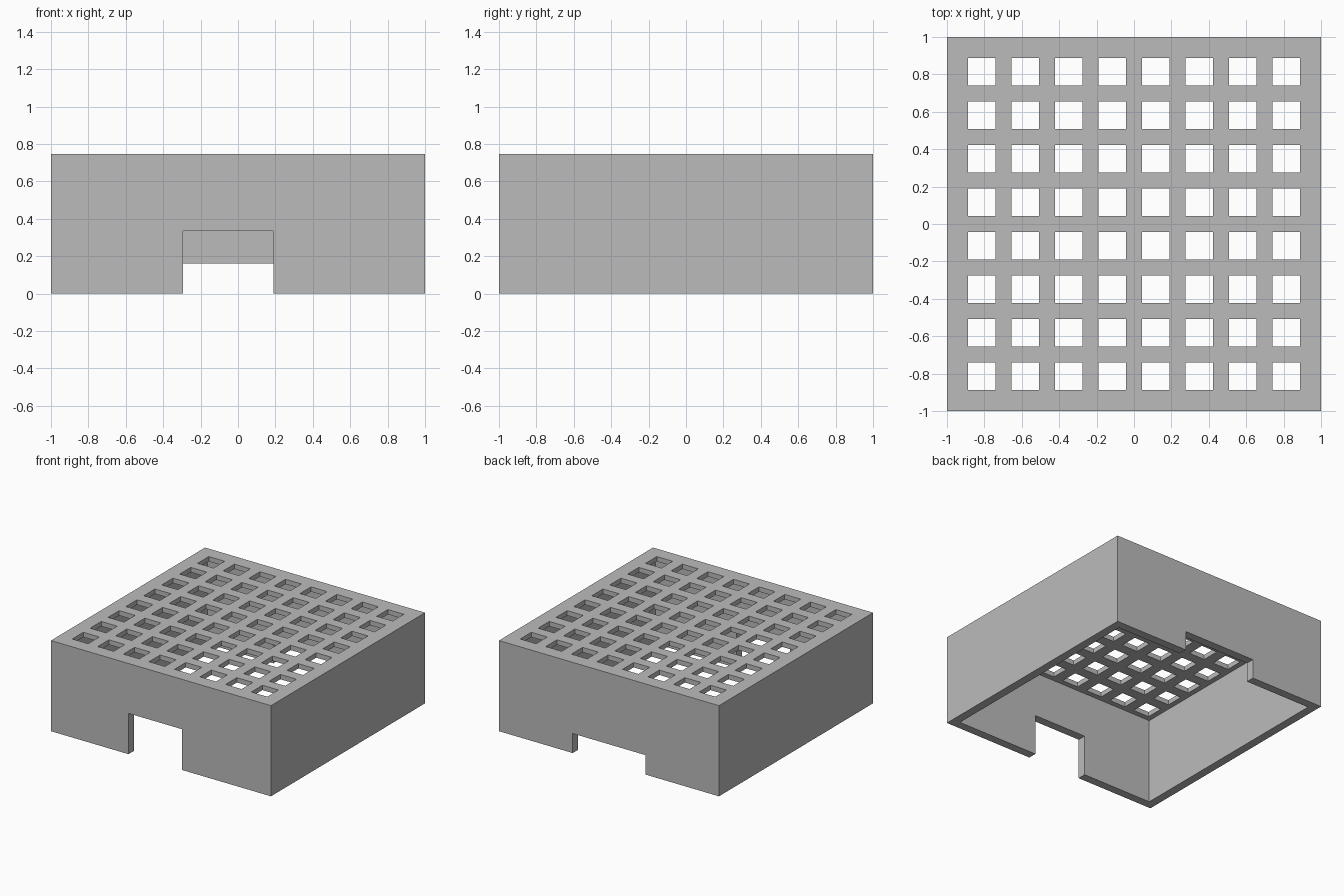
import bpy
import bmesh
from mathutils import Matrix, Vector

if "Cube" in bpy.data.objects:
    bpy.data.objects.remove(bpy.data.objects["Cube"], do_unlink=True)

HEIGHT, WALL, LID = 0.745, 0.07, 0.04
HOLE, COUNT, FIRST = 0.145, 8, -0.814
PITCH = -2 * FIRST / (COUNT - 1)

grey = bpy.data.materials.new("plain grey")
grey.use_nodes = True
colour = (0.5, 0.5, 0.5, 1)
grey.diffuse_color = colour
grey.node_tree.nodes["Principled BSDF"].inputs["Base Color"].default_value = colour


def boxes(name, bounds):
    """One mesh object holding a box for each (low corner, high corner)."""
    bm = bmesh.new()
    for low, high in bounds:
        low, high = Vector(low), Vector(high)
        matrix = Matrix.Translation((low + high) / 2) @ Matrix.Diagonal((*(high - low), 1))
        bmesh.ops.create_cube(bm, size=1, matrix=matrix)
    mesh = bpy.data.meshes.new(name)
    bm.to_mesh(mesh)
    bm.free()
    mesh.materials.append(grey)
    obj = bpy.data.objects.new(name, mesh)
    bpy.context.collection.objects.link(obj)
    return obj


def cut(target, cutter):
    """Subtract the cutter for good and remove it."""
    mod = target.modifiers.new("cut", "BOOLEAN")
    mod.operation = "DIFFERENCE"
    mod.solver = "EXACT"
    mod.object = cutter
    bpy.context.view_layer.objects.active = target
    bpy.ops.object.modifier_apply(modifier=mod.name)
    bpy.data.objects.remove(cutter, do_unlink=True)


# Outer block, open underneath
cover = boxes("grated_cover", [((-1, -1, 0), (1, 1, HEIGHT))])
inner = 1 - WALL
cut(cover, boxes("cavity", [((-inner, -inner, -0.1), (inner, inner, HEIGHT - LID))]))

# Tall front opening and low, wide back opening
cut(cover, boxes("wall_openings", [
    ((-0.295, -1.1, -0.1), (0.19, -0.85, 0.335)),
    ((-0.33, 0.85, -0.1), (0.33, 1.1, 0.16)),
]))

# Square holes through the lid
centres = [FIRST + PITCH * i for i in range(COUNT)]
h = HOLE / 2
cut(cover, boxes("lid_holes", [
    ((x - h, y - h, HEIGHT - 0.15), (x + h, y + h, HEIGHT + 0.1))
    for x in centres for y in centres
]))
